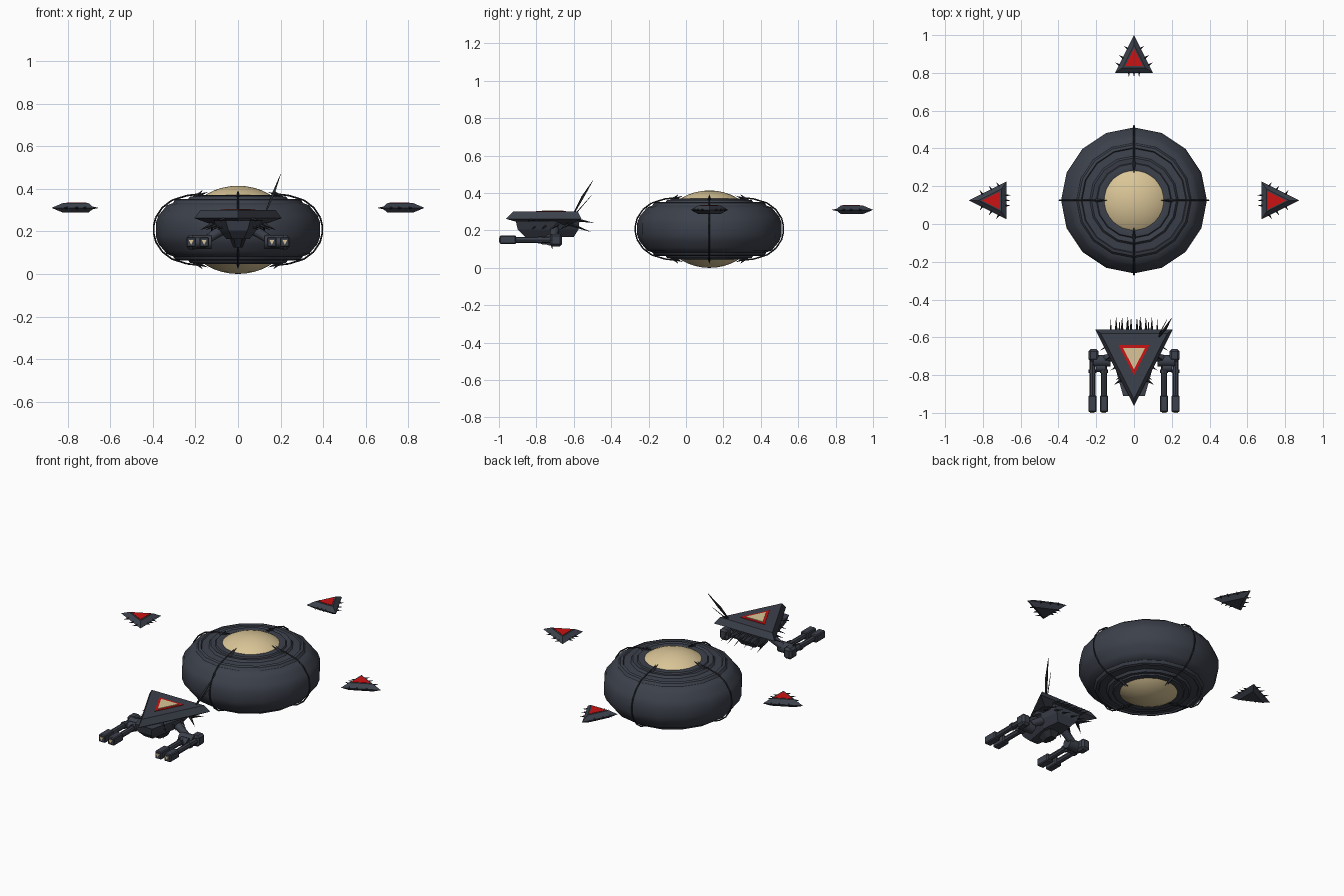
import bpy, bmesh
from math import sin, cos, pi, radians
from mathutils import Vector

if "Cube" in bpy.data.objects:
    bpy.data.objects.remove(bpy.data.objects["Cube"], do_unlink=True)


def material(name, rgb):
    m = bpy.data.materials.new(name)
    m.use_nodes = True
    col = (*rgb, 1)
    m.diffuse_color = col
    m.node_tree.nodes["Principled BSDF"].inputs["Base Color"].default_value = col
    return m


SLATE = material("slate", (0.045, 0.052, 0.07))
DARK = material("dark_slate", (0.022, 0.024, 0.031))
RED = material("red", (0.6, 0.006, 0.006))
SAND = material("sand", (0.7, 0.56, 0.31))


def finish(name, bm, mat, smooth=None):
    bmesh.ops.recalc_face_normals(bm, faces=bm.faces)
    me = bpy.data.meshes.new(name)
    bm.to_mesh(me)
    bm.free()
    me.materials.append(mat)
    if smooth:
        for p in me.polygons:
            p.use_smooth = True
        me.set_sharp_from_angle(angle=radians(smooth))
    ob = bpy.data.objects.new(name, me)
    bpy.context.collection.objects.link(ob)
    return ob


def loft(name, sections, mat, caps=True, smooth=None):
    """Skin a stack of closed sections that all have the same point count."""
    bm = bmesh.new()
    rings = [[bm.verts.new(p) for p in s] for s in sections]
    n = len(rings[0])
    for a, b in zip(rings, rings[1:]):
        for i in range(n):
            j = (i + 1) % n
            bm.faces.new((a[i], a[j], b[j], b[i]))
    if caps:
        bm.faces.new(rings[0])
        bm.faces.new(rings[-1])
    return finish(name, bm, mat, smooth)


def add_rod(bm, start, end, r1, r2=0.0, sides=4):
    start, end = Vector(start), Vector(end)
    d = end - start
    mat = d.to_track_quat('Z', 'Y').to_matrix().to_4x4()
    mat.translation = (start + end) / 2
    bmesh.ops.create_cone(bm, cap_ends=True, segments=sides, radius1=r1,
                          radius2=r2, depth=d.length, matrix=mat)


def rods(name, items, mat, sides=4, smooth=None):
    bm = bmesh.new()
    for it in items:
        add_rod(bm, *it, sides=sides)
    return finish(name, bm, mat, smooth)


def box(name, x, y, z, mat, bevel=0.005):
    bm = bmesh.new()
    bmesh.ops.create_cube(bm, size=1)
    for v in bm.verts:
        v.co = [lo + (hi - lo) * (c + 0.5) for c, (lo, hi) in zip(v.co, (x, y, z))]
    if bevel:
        bmesh.ops.bevel(bm, geom=bm.edges[:], offset=bevel, segments=1, affect='EDGES')
    return finish(name, bm, mat)


def triangle(center, angle, length, width, z, s=1.0):
    """Isosceles triangle about its centroid, tip pointing along angle."""
    f = Vector((cos(angle), sin(angle), 0))
    side = Vector((-f.y, f.x, 0))
    c = Vector((center[0], center[1], z))
    return [c + f * length * s * 2 / 3,
            c - f * length * s / 3 + side * width * s / 2,
            c - f * length * s / 3 - side * width * s / 2]


def edge_spikes(tri, edge, ts, reach, radius, drop=0.0):
    """Spikes that stick out of one edge of a triangle."""
    a, b = tri[edge], tri[(edge + 1) % 3]
    out = ((a + b) / 2 - sum(tri, Vector()) / 3).normalized()
    down = Vector((0, 0, -drop))
    return [(a.lerp(b, t) - out * reach * 0.5, a.lerp(b, t) + out * reach + down, radius)
            for t in ts]


# Ringed station
CY, CZ = 0.125, 0.208
half = [(0.15, 0.335), (0.155, 0.366), (0.172, 0.37), (0.195, 0.368), (0.2, 0.36),
        (0.225, 0.364), (0.235, 0.351), (0.275, 0.346), (0.28, 0.353), (0.295, 0.348),
        (0.305, 0.333), (0.335, 0.322), (0.345, 0.308), (0.373, 0.275), (0.386, 0.24)]
profile = half + [(r, 2 * CZ - z) for r, z in reversed(half)]
SIDES = 16
loft("station_hull", [[(r * cos(2 * pi * i / SIDES), CY + r * sin(2 * pi * i / SIDES), z)
                       for i in range(SIDES)] for r, z in profile],
     SLATE, caps=False, smooth=35)

# Glowing core
bm = bmesh.new()
bmesh.ops.create_uvsphere(bm, u_segments=32, v_segments=20, radius=1)
for v in bm.verts:
    v.co = (v.co.x * 0.25, CY + v.co.y * 0.25, CZ - 0.001 + v.co.z * 0.207)
finish("station_core", bm, SAND, 60)

# Meridian ribs and core claws
rib_half = [(0.19, 0.374), (0.24, 0.368), (0.31, 0.346), (0.355, 0.312), (0.386, 0.265), (0.396, 0.225)]
rib = rib_half + [(r, 2 * CZ - z) for r, z in reversed(rib_half)]
rib_parts, claws = [], []
for k in range(4):
    c, s = cos(k * pi / 2), sin(k * pi / 2)
    pts = [(r * c, CY + r * s, z) for r, z in rib]
    rib_parts += [(p, q, 0.004, 0.004) for p, q in zip(pts, pts[1:])]
    for up in (1, -1):
        claws.append(((0.205 * c, CY + 0.205 * s, CZ + up * 0.145),
                      (0.165 * c, CY + 0.165 * s, CZ + up * 0.186), 0.014))
        claws.append(((0.185 * c, CY + 0.185 * s, CZ + up * 0.16),
                      (0.14 * c, CY + 0.14 * s, CZ + up * 0.178), 0.008))
rods("station_ribs", rib_parts, DARK)
rods("station_claws", claws, DARK)

# Three drones around the station
for name, ang in (("left", 0), ("back", pi / 2), ("right", pi)):
    ctr = (0.742 * cos(ang), CY + 0.742 * sin(ang))

    def tri(z, s=1.0):
        return triangle(ctr, ang, 0.2, 0.2, z, s)
    loft(name + "_drone_hull", [tri(0.288, 0.6), tri(0.31), tri(0.333, 0.6)], SLATE)
    loft(name + "_drone_panel", [tri(0.332, 0.47), tri(0.335, 0.47)], RED)
    mid = tri(0.31, 0.97)
    rods(name + "_drone_spikes",
         edge_spikes(mid, 0, (0.35, 0.6, 0.8), 0.026, 0.008)
         + edge_spikes(mid, 1, (0.36, 0.5, 0.64), 0.024, 0.008)
         + edge_spikes(mid, 2, (0.2, 0.4, 0.65), 0.026, 0.008), DARK)

# Raider hull
SY = -0.694


def ship(z, s=1.0):
    return triangle((0, SY), -pi / 2, 0.403, 0.41, z, s)


loft("raider_hull", [ship(0.232, 0.6), ship(0.262), ship(0.3, 0.86)], SLATE)
loft("raider_panel_frame", [ship(0.299, 0.4), ship(0.303, 0.4)], RED)
loft("raider_panel", [ship(0.302, 0.285), ship(0.306, 0.285)], SAND)


def slab(w, y0, y1, z):
    return [(-w * 0.5, y0, z), (w * 0.5, y0, z), (w, y0 * 0.4 + y1 * 0.6, z),
            (w * 0.8, y1, z), (-w * 0.8, y1, z), (-w, y0 * 0.4 + y1 * 0.6, z)]


loft("raider_belly", [slab(0.115, -0.91, -0.57, 0.25), slab(0.09, -0.9, -0.575, 0.205),
                      slab(0.055, -0.86, -0.6, 0.165)], SLATE)
loft("raider_keel", [slab(0.04, -0.8, -0.68, 0.17), slab(0.022, -0.77, -0.69, 0.125)], DARK)

# Raider spikes
mid, low = ship(0.26, 0.96), ship(0.24, 0.75)
spikes = edge_spikes(mid, 1, (0.26, 0.34, 0.41, 0.46, 0.54, 0.59, 0.66, 0.74), 0.075, 0.011, 0.02)
spikes += edge_spikes(low, 1, (0.1, 0.25, 0.4, 0.6, 0.75, 0.9), 0.09, 0.011, 0.05)
for e in (0, 2):
    ts = (0.33, 0.5, 0.68, 0.85)
    ts = ts if e == 0 else [1 - t for t in ts]
    spikes += edge_spikes(mid, e, ts[:1], 0.05, 0.014, 0.01)
    spikes += edge_spikes(low, e, ts, 0.06, 0.012, 0.035)
spikes.append(((0, -0.72, 0.14), (0, -0.715, 0.1), 0.01))
rods("raider_spikes", spikes, DARK)

# Antenna blade and whisker
rods("antenna", [((0.13, -0.6, 0.29), (0.165, -0.555, 0.375), 0.004, 0.008),
                 ((0.165, -0.555, 0.375), (0.2, -0.497, 0.468), 0.008, 0.001),
                 ((0.13, -0.59, 0.29), (0.175, -0.505, 0.388), 0.003, 0.001)], DARK)

# Twin-barrelled arms
for side, sx in (("left", 1), ("right", -1)):
    def span(a, b):
        return tuple(sorted((a * sx, b * sx)))
    rods(side + "_arm_joints", [
        ((0.07 * sx, -0.7, 0.21), (0.15 * sx, -0.71, 0.16), 0.025, 0.02),
        ((0.125 * sx, -0.725, 0.15), (0.215 * sx, -0.725, 0.15), 0.032, 0.032),
        ((0.15 * sx, -0.76, 0.148), (0.2 * sx, -0.76, 0.148), 0.024, 0.024)],
        SLATE, sides=10, smooth=40)
    box(side + "_elbow", span(0.187, 0.242), (-0.728, -0.662), (0.115, 0.182), SLATE, 0.012)
    for label, x in (("outer", 0.22), ("inner", 0.159)):
        part = side + "_" + label
        rods(part + "_barrel", [((x * sx, -0.72, 0.15), (x * sx, -0.92, 0.15), 0.016, 0.016),
                                ((x * sx, -0.77, 0.15), (x * sx, -0.79, 0.15), 0.021, 0.021)],
             SLATE, sides=8, smooth=40)
        box(part + "_muzzle", span(x - 0.022, x + 0.022), (-0.996, -0.908), (0.127, 0.173), SLATE)
        # Triangular muzzle light
        tip = [(x - 0.012, 0.16), (x + 0.012, 0.16), (x, 0.138)]
        loft(part + "_light", [[(px * sx, y, pz) for px, pz in tip] for y in (-0.995, -1.0)], SAND)
